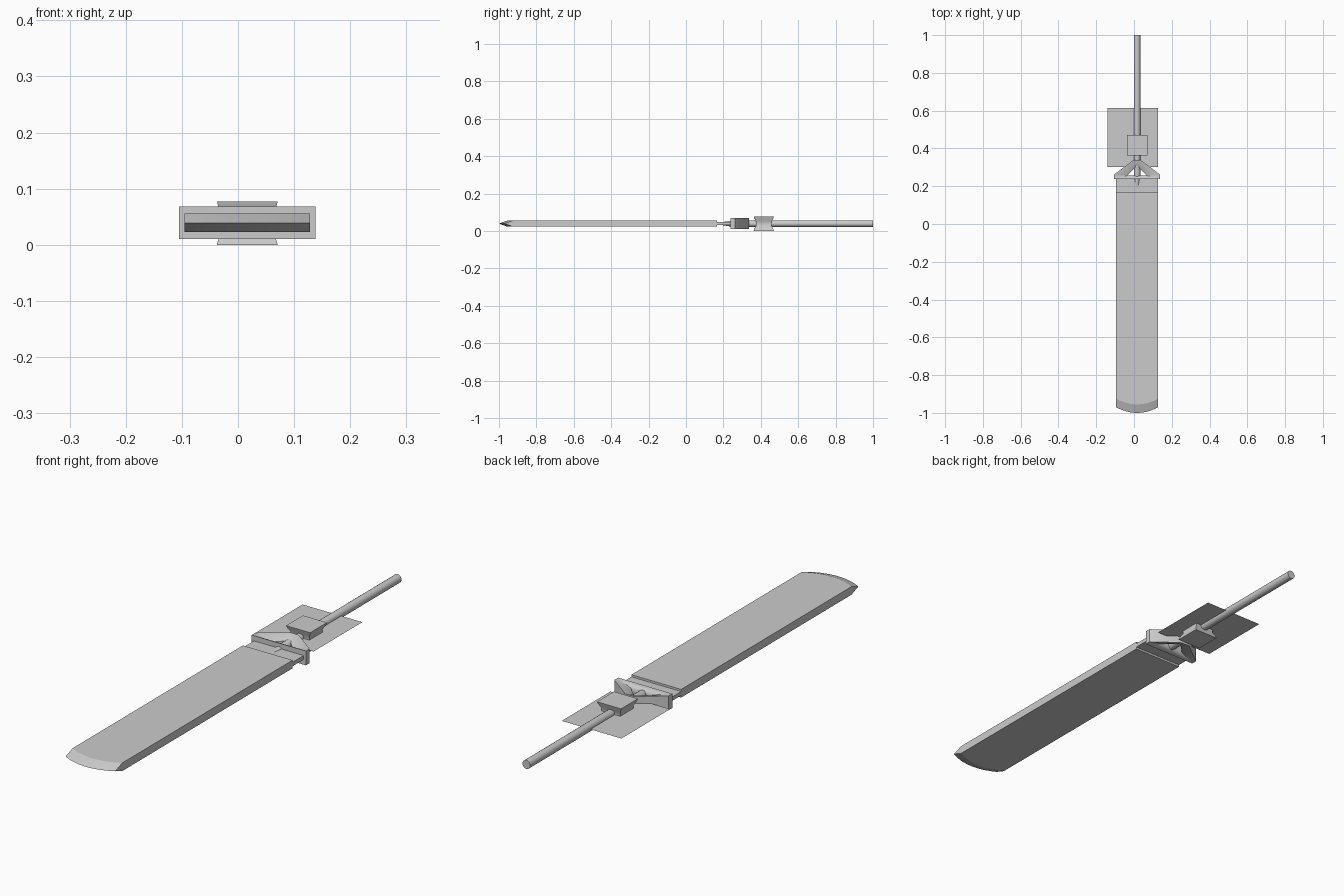
import bpy, bmesh, math
from mathutils import Matrix

old = bpy.data.objects.get("Cube")
if old:
    bpy.data.objects.remove(old)

grey = bpy.data.materials.new("plain grey")
grey.use_nodes = True
COL = (0.6, 0.6, 0.6, 1)
grey.diffuse_color = COL
grey.node_tree.nodes["Principled BSDF"].inputs["Base Color"].default_value = COL

CX, CZ = 0.0165, 0.039   # long axis of the whole piece


def finish(name, bm, smooth=None):
    bmesh.ops.recalc_face_normals(bm, faces=bm.faces[:])
    me = bpy.data.meshes.new(name)
    bm.to_mesh(me)
    bm.free()
    ob = bpy.data.objects.new(name, me)
    bpy.context.collection.objects.link(ob)
    me.materials.append(grey)
    if smooth:
        bpy.ops.object.select_all(action='DESELECT')
        bpy.context.view_layer.objects.active = ob
        ob.select_set(True)
        bpy.ops.object.shade_smooth_by_angle(angle=math.radians(smooth))
    return ob


def loft(bm, rings, caps=True, closed=False):
    """Bridge rings of equal length; cap the ends or join last to first."""
    vs = [[bm.verts.new(p) for p in r] for r in rings]
    n = len(vs[0])
    pairs = list(zip(vs, vs[1:])) + ([(vs[-1], vs[0])] if closed else [])
    for a, b in pairs:
        for i in range(n):
            j = (i + 1) % n
            bm.faces.new((a[i], a[j], b[j], b[i]))
    if caps and not closed:
        bm.faces.new(vs[0])
        bm.faces.new(vs[-1])


def box(name, x0, x1, y0, y1, z0, z1):
    bm = bmesh.new()
    loft(bm, [[(x0, y0, z), (x1, y0, z), (x1, y1, z), (x0, y1, z)] for z in (z0, z1)])
    return finish(name, bm)


# Blade: flat bar with a curved end sharpened from both sides
HALF = 0.1115


def blade_ring(z, setback):
    pts = [(CX + HALF, 0.167, z), (CX - HALF, 0.167, z)]
    for i in range(13):
        u = -1 + i / 6
        pts.append((CX + HALF * u, -0.97 - 0.03 * (1 - u * u) + setback, z))
    return pts


bm = bmesh.new()
loft(bm, [blade_ring(CZ - 0.0165, 0.045), blade_ring(CZ, 0), blade_ring(CZ + 0.0165, 0.045)])
finish("blade", bm)

# Thin neck between blade and guard
box("blade_neck", CX - HALF, CX + HALF, 0.16, 0.25, CZ - 0.008, CZ + 0.008)

# Guard: triangular frame, tall on the outside and thinner towards the hole
outer = [(-0.1215, 0.238), (0.1215, 0.238), (0.1215, 0.262),
         (0.02, 0.338), (-0.02, 0.338), (-0.1215, 0.262)]
middle = [(-0.1, 0.246), (0.1, 0.246), (0.1, 0.262),
          (0.015, 0.324), (-0.015, 0.324), (-0.1, 0.262)]
inner = [(-0.052, 0.256), (0.052, 0.256), (0.046, 0.262),
         (0.008, 0.3), (-0.008, 0.3), (-0.046, 0.262)]


def ring(pts, dz):
    return [(CX + x, y, CZ + dz) for x, y in pts]


bm = bmesh.new()
loft(bm, [ring(outer, -0.029), ring(outer, 0.029), ring(middle, 0.026),
          ring(inner, 0.012), ring(inner, -0.012), ring(middle, -0.026)], closed=True)
finish("guard", bm, 50)

# Handle: long rod with a tapered front end
bm = bmesh.new()
loft(bm, [[(CX + r * math.cos(a), y, CZ + r * math.sin(a))
           for a in (math.tau * k / 16 for k in range(16))]
          for y, r in ((0.17, 0.004), (0.25, 0.0175), (1.0, 0.0175))])
finish("handle", bm, 40)

# Collar: square block pinched at mid-height around the handle
bm = bmesh.new()
CY = 0.416
loft(bm, [[(CX + sx * h, CY + sy * h, z) for sx, sy in ((-1, -1), (1, -1), (1, 1), (-1, 1))]
          for z, h in ((0.0, 0.054), (0.008, 0.052), (CZ - 0.012, 0.042),
                       (CZ + 0.012, 0.042), (0.069, 0.052), (0.077, 0.054))])
finish("collar", bm, 30)

# Flat sheet lying at mid-height around the handle
bm = bmesh.new()
bm.faces.new([bm.verts.new(p) for p in ((-0.14, 0.302, CZ), (0.128, 0.302, CZ),
                                        (0.128, 0.614, CZ), (-0.14, 0.614, CZ))])
finish("sheet", bm)
